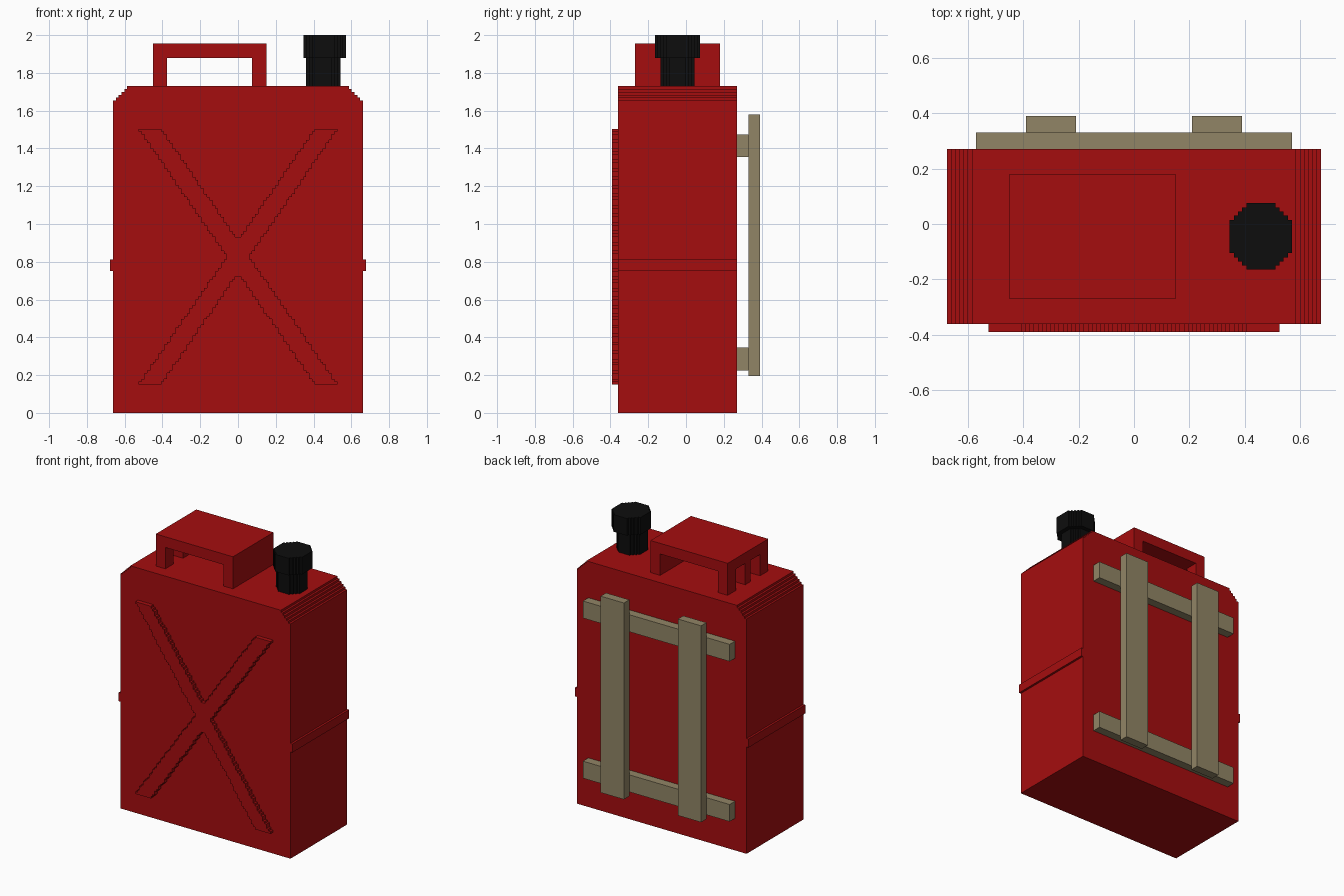
import bpy, bmesh
from mathutils import Vector

if "Cube" in bpy.data.objects:
    bpy.data.objects.remove(bpy.data.objects["Cube"])

U = 2 / 133  # one block unit; all sizes below are in blocks


def material(name, rgb):
    m = bpy.data.materials.new(name)
    m.diffuse_color = (*rgb, 1)
    m.use_nodes = True
    m.node_tree.nodes["Principled BSDF"].inputs["Base Color"].default_value = m.diffuse_color
    return m


RED = material("red paint", (0.375, 0.004, 0.0048))
BLACK = material("black rubber", (0.004, 0.004, 0.004))
TAN = material("tan wood", (0.285, 0.235, 0.132))


def finish(name, bm, mat):
    bmesh.ops.recalc_face_normals(bm, faces=bm.faces[:])
    bmesh.ops.scale(bm, vec=(U, U, U), verts=bm.verts[:])
    me = bpy.data.meshes.new(name)
    bm.to_mesh(me)
    bm.free()
    me.materials.append(mat)
    ob = bpy.data.objects.new(name, me)
    bpy.context.collection.objects.link(ob)
    return ob


def boxes(name, mat, spans):
    """One object from boxes given as ((x0, x1), (y0, y1), (z0, z1))."""
    bm = bmesh.new()
    for span in spans:
        vs = bmesh.ops.create_cube(bm, size=1)["verts"]
        for v in vs:
            v.co = Vector([s[0] if c < 0 else s[1] for s, c in zip(span, v.co)])
    return finish(name, bm, mat)


def extrude(bm, direction):
    ret = bmesh.ops.extrude_face_region(bm, geom=bm.faces[:])
    moved = [g for g in ret["geom"] if isinstance(g, bmesh.types.BMVert)]
    bmesh.ops.translate(bm, vec=direction, verts=moved)


def slab(name, mat, cells, to_point, direction):
    """Stepped slab: unit cells on a plane, thickened along direction."""
    bm = bmesh.new()
    for a, b in sorted(cells):
        bm.faces.new([bm.verts.new(to_point(a + i, b + j))
                      for i, j in ((0, 0), (1, 0), (1, 1), (0, 1))])
    bmesh.ops.remove_doubles(bm, verts=bm.verts[:], dist=0.01)
    extrude(bm, direction)
    return finish(name, bm, mat)


def octagon(name, x, y, z, cut):
    """Stepped octagonal column with its corners cut by a number of cells."""
    cells = {(i, j) for i in range(*x) for j in range(*y)
             if min(i - x[0], x[1] - 1 - i) + min(j - y[0], y[1] - 1 - j) >= cut}
    return slab(name, BLACK, cells, lambda a, b: (a, b, z[0]), (0, 0, z[1] - z[0]))


# can body: stepped shoulders and a thin side seam, extruded front to back
side = [(44, 0), (44, 50), (45, 50), (45, 54), (44, 54), (44, 110)]
for k in range(5):
    side += [(43 - k, 110 + k), (43 - k, 111 + k)]
outline = side + [(-x, z) for x, z in reversed(side)]
bm = bmesh.new()
bm.faces.new([bm.verts.new((x, -24, z)) for x, z in outline])
extrude(bm, (0, 42, 0))
finish("can_body", bm, RED)

# raised cross on the front
cross = set()
for k in range(90):
    c = round(-31 + 62 * (k + 0.5) / 90)
    for i in range(c - 4, c + 4):
        cross |= {(i, 10 + k), (-1 - i, 10 + k)}
slab("front_cross", RED, cross, lambda a, b: (a, -26, b), (0, 2, 0))

# carry handle: top plate, solid wall on one end, three legs on the other
boxes("handle", RED,
      [((-30, 10), (-18, 12), (125, 130)), ((5, 10), (-18, 12), (115, 125))]
      + [((-30, -25), y, (115, 125)) for y in ((-18, -12), (-5, -1), (6, 12))])

# spout and cap
octagon("spout_neck", (24, 36), (-9, 3), (115, 125), 3)
octagon("spout_cap", (23, 38), (-11, 5), (125, 133), 4)

# rear wooden rack
boxes("rack_rails", TAN, [((-38, 38), (18, 22), z) for z in ((15, 23), (90, 98))])
boxes("rack_slats", TAN, [(x, (22, 26), (13, 105)) for x in ((-26, -14), (14, 26))])
